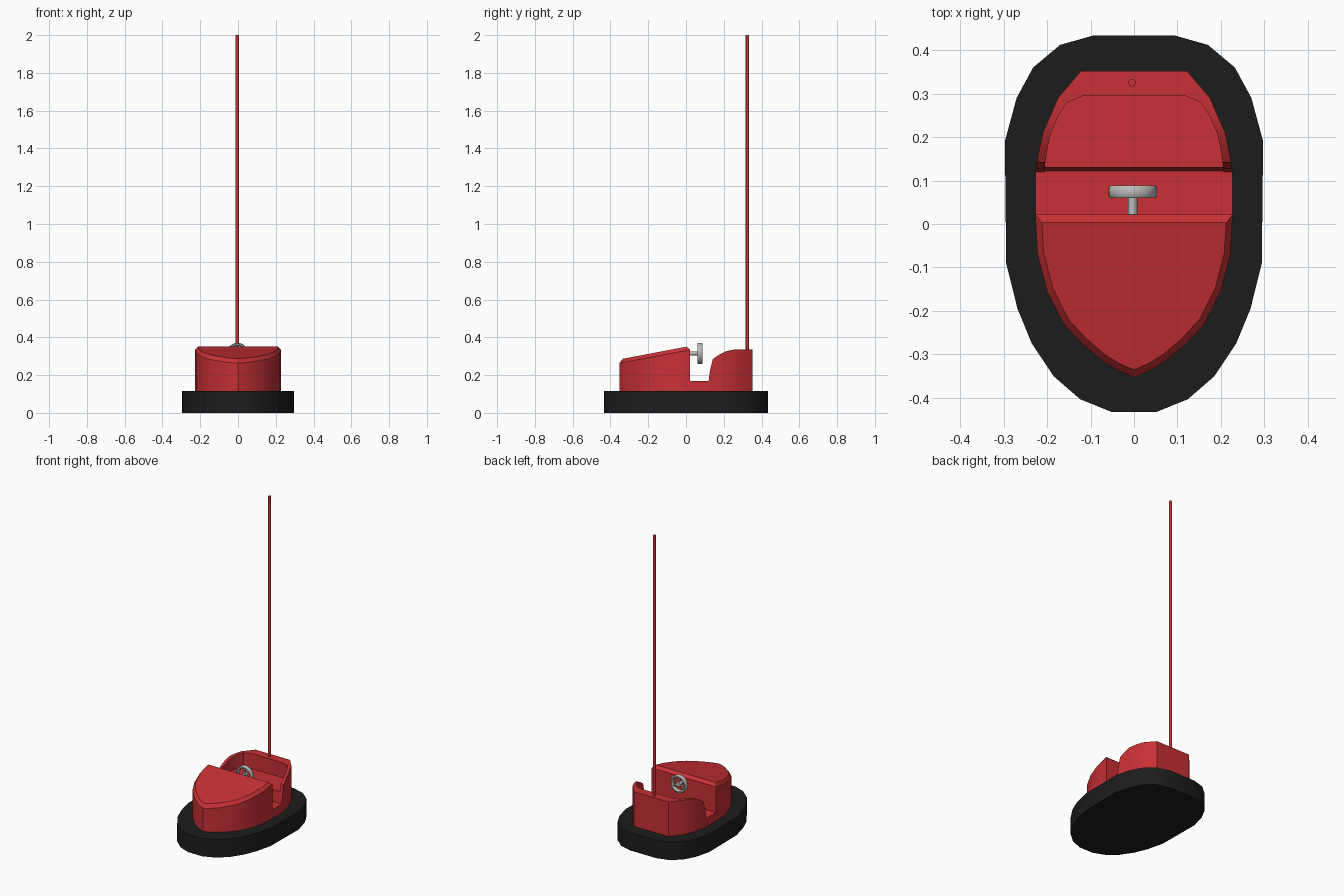
import bpy, bmesh, math
from mathutils import Vector

if "Cube" in bpy.data.objects:
    bpy.data.objects.remove(bpy.data.objects["Cube"])


def material(name, color):
    m = bpy.data.materials.new(name)
    m.diffuse_color = color
    m.use_nodes = True
    m.node_tree.nodes["Principled BSDF"].inputs["Base Color"].default_value = m.diffuse_color
    return m


RED = material("red_paint", (0.58, 0.03, 0.035, 1))
BLACK = material("black_rubber", (0.012, 0.012, 0.012, 1))
GREY = material("grey_metal", (0.5, 0.5, 0.5, 1))


def finish(bm, name, mat, smooth=30):
    bmesh.ops.recalc_face_normals(bm, faces=bm.faces)
    mesh = bpy.data.meshes.new(name)
    bm.to_mesh(mesh)
    bm.free()
    ob = bpy.data.objects.new(name, mesh)
    bpy.context.collection.objects.link(ob)
    mesh.materials.append(mat)
    bpy.ops.object.select_all(action='DESELECT')
    ob.select_set(True)
    bpy.context.view_layer.objects.active = ob
    bpy.ops.object.shade_smooth_by_angle(angle=math.radians(smooth))
    return ob


def mirrored(half):
    """Right-hand points followed by their mirror images."""
    return half + [(-p[0], *p[1:]) for p in reversed(half) if p[0] > 1e-6]


def loft(name, rings, mat, closed=False, smooth=30):
    """Skin a list of point rings; cap both ends unless closed."""
    bm = bmesh.new()
    rows = [[bm.verts.new(p) for p in r] for r in rings]
    n = len(rows[0])
    pairs = list(zip(rows, rows[1:] + rows[:1])) if closed else list(zip(rows, rows[1:]))
    for a, b in pairs:
        for i in range(n):
            j = (i + 1) % n
            bm.faces.new((a[i], a[j], b[j], b[i]))
    if not closed:
        bm.faces.new(rows[0])
        bm.faces.new(rows[-1])
    return finish(bm, name, mat, smooth)


def prism(name, outline, z0, z1, mat):
    return loft(name, [[(x, y, z) for x, y in outline] for z in (z0, z1)], mat)


def rod(name, a, b, r, mat, sides=12):
    a, b = Vector(a), Vector(b)
    q = (b - a).to_track_quat('Z', 'Y')
    circle = [q @ Vector((r * math.cos(t), r * math.sin(t), 0))
              for t in (2 * math.pi * i / sides for i in range(sides))]
    return loft(name, [[p + c for c in circle] for p in (a, b)], mat, smooth=40)


# rubber bumper
bumper = [(0.05, -0.433), (0.124, -0.403), (0.185, -0.35), (0.235, -0.275), (0.268, -0.195),
          (0.294, -0.09), (0.297, 0.19), (0.27, 0.29), (0.232, 0.36), (0.17, 0.412), (0.092, 0.434)]
prism("bumper", mirrored(bumper), 0, 0.115, BLACK)

# sloping hood with a bevelled rim
hood = [(0, -0.353), (0.035, -0.338), (0.07, -0.317), (0.118, -0.277), (0.162, -0.23),
        (0.2, -0.155), (0.222, -0.07), (0.227, 0.022)]
outer = mirrored(hood)
# rim follows the slope; start ring sits inside the bumper
slope = lambda y: 0.35 + 0.19 * y
base = [(x, y, 0.1) for x, y in outer]
rim = [(x, y, slope(y) - 0.02) for x, y in outer]
top = [(x * 0.935, 0.003 if y > 0 else y * 0.95,
        slope(0.003 if y > 0 else y * 0.95)) for x, y in outer]
loft("hood", [base, rim, top], RED)

# foot well floor
prism("floor", mirrored([(0.227, 0.02), (0.227, 0.125)]), 0.1, 0.17, RED)

# rear wall: outer x, outer y, inner x, inner y, height
wall = [(0.227, 0.12, 0.206, 0.12, 0.17), (0.226, 0.127, 0.206, 0.127, 0.225),
        (0.224, 0.142, 0.204, 0.142, 0.285), (0.217, 0.175, 0.199, 0.175, 0.308),
        (0.21, 0.21, 0.191, 0.21, 0.325), (0.192, 0.25, 0.175, 0.246, 0.334),
        (0.175, 0.29, 0.155, 0.279, 0.336), (0.122, 0.352, 0.117, 0.295, 0.336)]


def wall_section(w, s):
    ox, oy, ix, iy, h = w
    return [(s * ox, oy, 0.1), (s * ox, oy, h), (s * ix, iy, h), (s * ix, iy, 0.1)]


loft("rear_wall", [wall_section(w, 1) for w in wall] +
     [wall_section(w, -1) for w in reversed(wall)], RED)

# seat, with a slightly raked front
seat = mirrored([(w[2] + 0.002, w[3] + 0.002) for w in wall if w[1] != 0.127])
loft("seat", [[(x, y, 0.1) for x, y in seat],
              [(x, y, 0.17) for x, y in seat],
              [(x, max(y, 0.13), 0.24) for x, y in seat]], RED)

# power pole
rod("pole", (-0.004, 0.325, 0.3), (-0.004, 0.325, 2.0), 0.009, RED)

# steering wheel: rounded rim, hub, three spokes and column
cx, cy, cz = -0.003, 0.074, 0.315
section = [(0.041, -0.009), (0.045, -0.014), (0.052, -0.014), (0.056, -0.009),
           (0.056, 0.009), (0.052, 0.014), (0.045, 0.014), (0.041, 0.009)]
angles = [2 * math.pi * i / 24 for i in range(24)]
loft("steering_rim", [[(cx + r * math.cos(t), cy + d, cz + r * math.sin(t)) for r, d in section]
                      for t in angles], GREY, closed=True, smooth=50)
for i in range(3):
    t = math.pi / 2 + i * 2 * math.pi / 3
    rod(f"steering_spoke_{i + 1}", (cx, cy, cz),
        (cx + 0.045 * math.cos(t), cy, cz + 0.045 * math.sin(t)), 0.007, GREY, 8)
rod("steering_hub", (cx, 0.062, cz), (cx, 0.086, cz), 0.015, GREY, 16)
rod("steering_column", (cx, 0.01, cz), (cx, 0.07, cz), 0.011, GREY)
